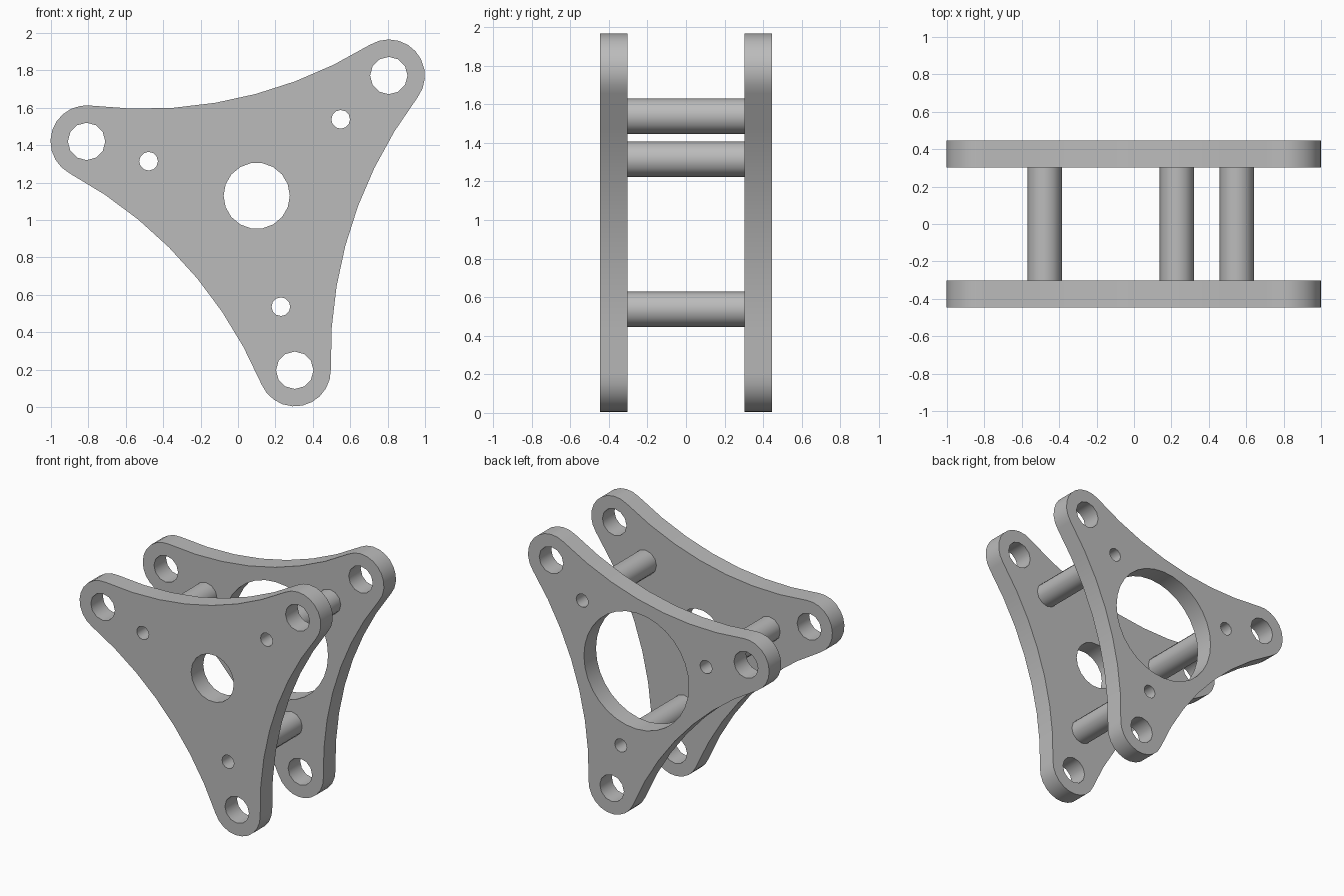
import bpy, bmesh, math
from mathutils import Vector

cube = bpy.data.objects.get("Cube")
if cube:
    bpy.data.objects.remove(cube)

HUB = Vector((0.1, 1.13))          # centre of the triangle in x, z
ANGLES = [math.radians(-77.7 + 120 * k) for k in range(3)]
TIP_DIST, TIP_R = 0.955, 0.193     # rounded corners
PIN_DIST, PIN_R, PIN_HOLE = 0.607, 0.092, 0.05
SIDE_DIST, SIDE_R = 2.84, 2.31     # hollow sides: arc centre and radius
INNER, OUTER = 0.303, 0.446

grey = bpy.data.materials.new("grey metal")
grey.use_nodes = True
colour = (0.5, 0.5, 0.5, 1)
grey.diffuse_color = colour
grey.node_tree.nodes["Principled BSDF"].inputs["Base Color"].default_value = colour


def polar(centre, radius, angle):
    return centre + radius * Vector((math.cos(angle), math.sin(angle)))


def arc(centre, radius, start, end, steps):
    return [polar(centre, radius, start + (end - start) * i / steps) for i in range(steps + 1)]


def circle(centre, radius, sides):
    return arc(centre, radius, 0, math.tau, sides)[:-1]


def heading(a, b):
    return math.atan2(b.y - a.y, b.x - a.x)


def slab(name, loops, y0, y1):
    """Fill an outline with holes and extrude it along y."""
    bm = bmesh.new()
    for loop in loops:
        vs = [bm.verts.new((p.x, y0, p.y)) for p in loop]
        for i, v in enumerate(vs):
            bm.edges.new((vs[i - 1], v))
    bmesh.ops.triangle_fill(bm, edges=bm.edges[:], use_beauty=True)
    out = bmesh.ops.extrude_face_region(bm, geom=bm.faces[:], use_keep_orig=True)
    moved = [g for g in out["geom"] if isinstance(g, bmesh.types.BMVert)]
    bmesh.ops.translate(bm, verts=moved, vec=(0, y1 - y0, 0))
    bmesh.ops.recalc_face_normals(bm, faces=bm.faces[:])
    mesh = bpy.data.meshes.new(name)
    bm.to_mesh(mesh)
    bm.free()
    mesh.materials.append(grey)
    obj = bpy.data.objects.new(name, mesh)
    bpy.context.collection.objects.link(obj)
    bpy.ops.object.select_all(action="DESELECT")
    obj.select_set(True)
    bpy.context.view_layer.objects.active = obj
    bpy.ops.object.shade_smooth_by_angle(angle=math.radians(35))


# Three-armed outline: rounded tips joined by tangent hollow arcs
outline = []
for a in ANGLES:
    tip = polar(HUB, TIP_DIST, a)
    following = polar(HUB, TIP_DIST, a + math.tau / 3)
    before = polar(HUB, SIDE_DIST, a - math.pi / 3)
    after = polar(HUB, SIDE_DIST, a + math.pi / 3)
    start, end = heading(tip, before), heading(tip, after)
    outline += arc(tip, TIP_R, start, start + (end - start) % math.tau, 10)
    s, e = heading(after, tip), heading(after, following)
    sweep = (e - s + math.pi) % math.tau - math.pi
    outline += arc(after, SIDE_R, s, s + sweep, 7)[1:-1]

# Plates: small bore in front, large bore behind
arm_holes = []
for a in ANGLES:
    arm_holes.append(circle(polar(HUB, TIP_DIST, a), 0.1, 12))
    arm_holes.append(circle(polar(HUB, PIN_DIST, a), PIN_HOLE, 12))
slab("front_plate", [outline, circle(HUB, 0.177, 18)] + arm_holes, -OUTER, -INNER)
slab("back_plate", [outline, circle(HUB, 0.435, 32)] + arm_holes, INNER, OUTER)

# Hollow spacers between the plates
for n, a in enumerate(ANGLES):
    c = polar(HUB, PIN_DIST, a)
    slab(f"spacer_{n + 1}", [circle(c, PIN_R, 12), circle(c, PIN_HOLE, 12)], -INNER, INNER)
